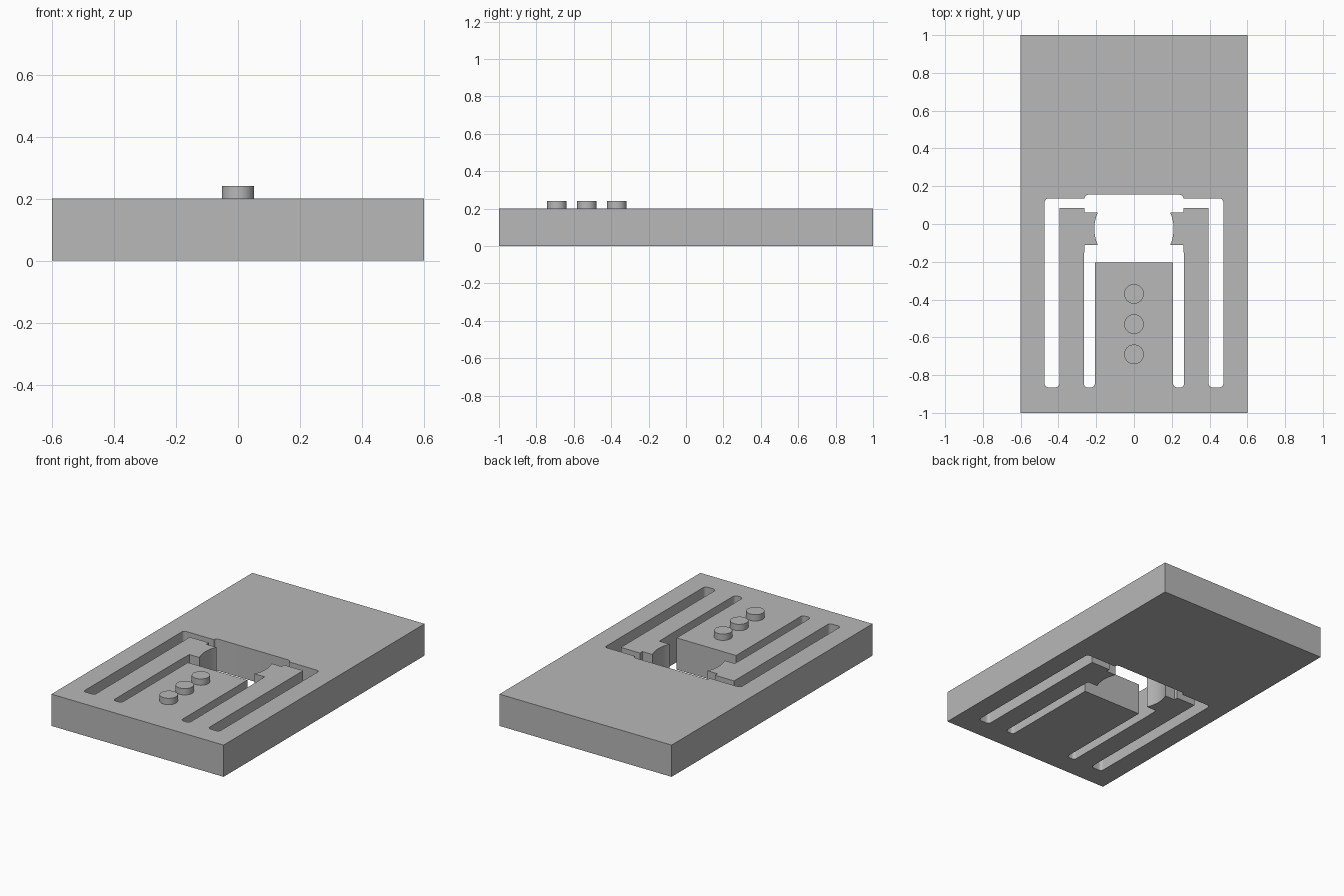
import bpy, bmesh
from math import sin, cos, asin, radians
from mathutils import Vector

cube = bpy.data.objects.get("Cube")
if cube:
    bpy.data.objects.remove(cube)

HEIGHT = 0.2

grey = bpy.data.materials.new("plain_grey")
grey.use_nodes = True
colour = (0.48, 0.48, 0.48, 1)
grey.diffuse_color = colour
grey.node_tree.nodes["Principled BSDF"].inputs["Base Color"].default_value = colour


def rounded(corners, steps=6):
    """Turn (x, y, radius) right-angled corners into a closed outline."""
    points = []
    for i, (x, y, r) in enumerate(corners):
        p = Vector((x, y))
        if r == 0:
            points.append(p)
            continue
        before = (Vector(corners[i - 1][:2]) - p).normalized()
        after = (Vector(corners[(i + 1) % len(corners)][:2]) - p).normalized()
        centre = p + (before + after) * r
        for k in range(steps + 1):
            a = radians(90 * k / steps)
            points.append(centre - after * r * cos(a) - before * r * sin(a))
    return points


def finish(bm, name):
    bmesh.ops.recalc_face_normals(bm, faces=bm.faces)
    mesh = bpy.data.meshes.new(name)
    bm.to_mesh(mesh)
    bm.free()
    mesh.materials.append(grey)
    obj = bpy.data.objects.new(name, mesh)
    bpy.context.collection.objects.link(obj)
    bpy.ops.object.select_all(action="DESELECT")
    obj.select_set(True)
    bpy.context.view_layer.objects.active = obj
    bpy.ops.object.shade_smooth_by_angle(angle=radians(30))
    return obj


# Concave gripping face on the arm head, part of a circle in the opening
grip_radius, grip_y, half_grip = 0.21, -0.025, 0.085
sweep = asin(half_grip / grip_radius)
grip = [(grip_radius * cos(sweep * k / 5), grip_y + grip_radius * sin(sweep * k / 5), 0)
        for k in range(5, -6, -1)]

# Half of the cutout: top edge, outer slot, spring arm, inner slot, tongue
r = 0.02
half = [
    (0.262, 0.155, r), (0.262, 0.135, 0), (0.473, 0.135, r),
    (0.473, -0.865, r), (0.395, -0.865, r),
    (0.395, 0.085, 0), (0.262, 0.085, 0), (0.262, 0.06, 0),
    *grip,
    (0.262, -0.11, 0), (0.265, -0.2, 0), (0.265, -0.865, r),
    (0.207, -0.865, r), (0.207, -0.203, 0),
]
cutout = rounded(half + [(-x, y, c) for x, y, c in reversed(half)])
border = [(-0.6, -1), (0.6, -1), (0.6, 1), (-0.6, 1)]

# Plate with the clip arms and tongue left standing in the cutout
bm = bmesh.new()
for loop in (border, cutout):
    verts = [bm.verts.new((p[0], p[1], 0)) for p in loop]
    for i, v in enumerate(verts):
        bm.edges.new((verts[i - 1], v))
bmesh.ops.triangle_fill(bm, edges=bm.edges[:], use_beauty=True, normal=(0, 0, 1))
raised = bmesh.ops.extrude_face_region(bm, geom=bm.faces[:], use_keep_orig=True)
top = [g for g in raised["geom"] if isinstance(g, bmesh.types.BMVert)]
bmesh.ops.translate(bm, verts=top, vec=(0, 0, HEIGHT))
finish(bm, "clip_plate")

# Row of round studs on the tongue
for i, y in enumerate((-0.69, -0.53, -0.37)):
    bm = bmesh.new()
    bmesh.ops.create_cone(bm, cap_ends=True, segments=48, radius1=0.052, radius2=0.052, depth=0.04)
    stud = finish(bm, f"stud_{i + 1}")
    stud.location = (0, y, HEIGHT + 0.02)
